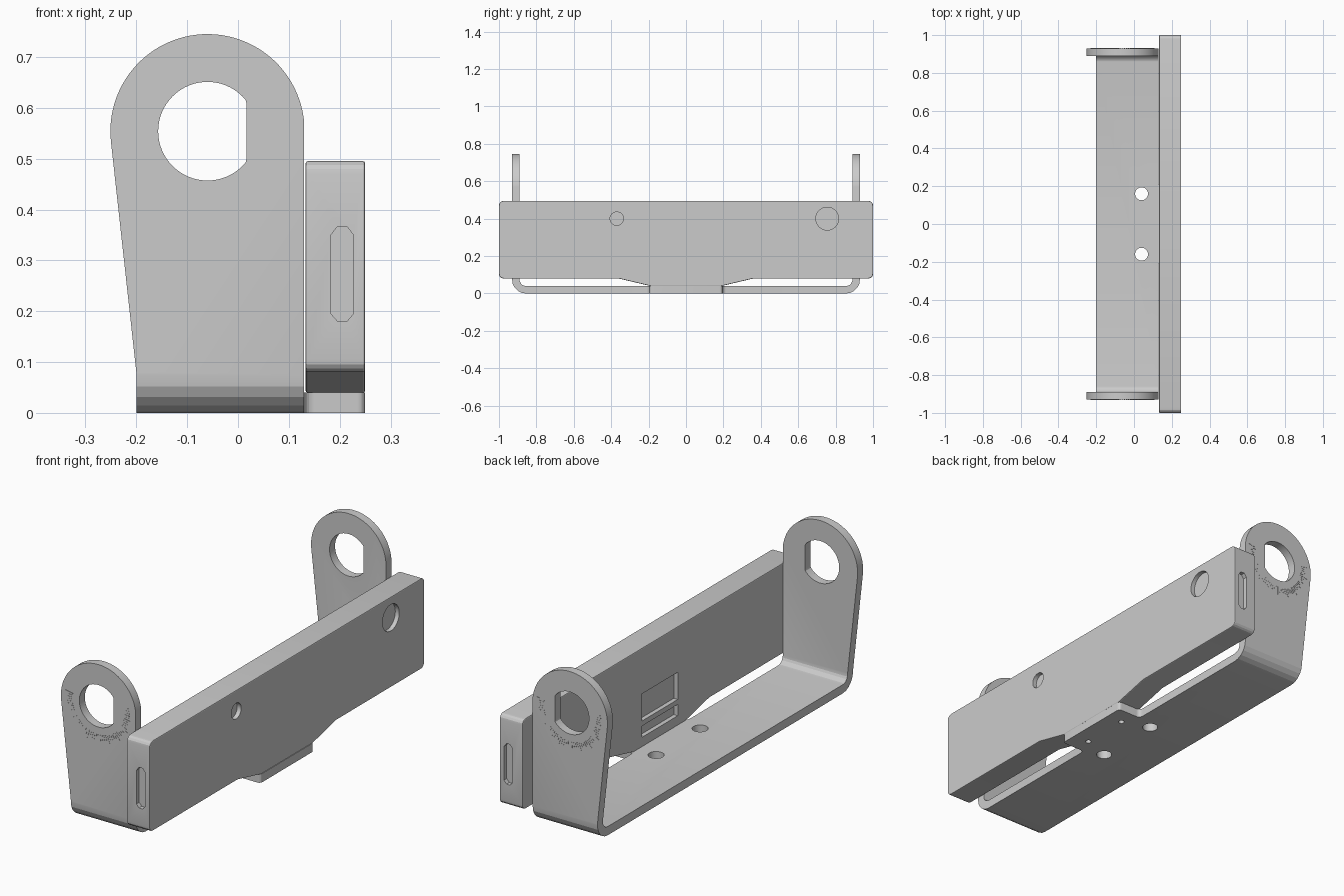
import bpy, bmesh
from math import sin, cos, pi, radians
from mathutils import Vector, Matrix

if "Cube" in bpy.data.objects:
    bpy.data.objects.remove(bpy.data.objects["Cube"])


def prism(name, pts, axis, a, b):
    """Extrude a 2D outline along an axis; outline uses the two other axes in order."""
    bm = bmesh.new()

    def place(p, t):
        c = list(p)
        c.insert('xyz'.index(axis), t)
        return bm.verts.new(c)
    lo, hi = [[place(p, t) for p in pts] for t in (a, b)]
    bm.faces.new(lo)
    bm.faces.new(hi)
    for i in range(len(pts)):
        j = (i + 1) % len(pts)
        bm.faces.new((lo[i], lo[j], hi[j], hi[i]))
    bmesh.ops.recalc_face_normals(bm, faces=bm.faces)
    me = bpy.data.meshes.new(name)
    bm.to_mesh(me)
    bm.free()
    ob = bpy.data.objects.new(name, me)
    bpy.context.collection.objects.link(ob)
    return ob


def arc(cx, cy, r, a0, a1, n):
    return [(cx + r * cos(radians(a0 + (a1 - a0) * i / n)),
             cy + r * sin(radians(a0 + (a1 - a0) * i / n))) for i in range(n + 1)]


def circle(cx, cy, r, n=32):
    return arc(cx, cy, r, 0, 360, n)[:-1]


def rect(x0, x1, y0, y1):
    return [(x0, y0), (x1, y0), (x1, y1), (x0, y1)]


def mirror_pts(pts):
    """Close an outline with its mirror image in the first coordinate."""
    return pts + [(-u, v) for u, v in reversed(pts)]


def apply(ob, kind, **props):
    m = ob.modifiers.new(kind, kind)
    for k, v in props.items():
        setattr(m, k, v)
    bpy.context.view_layer.objects.active = ob
    bpy.ops.object.modifier_apply(modifier=m.name)


def boolean(ob, tool, op='DIFFERENCE'):
    tool.hide_render = True
    apply(ob, 'BOOLEAN', object=tool, operation=op, solver='EXACT')
    bpy.data.objects.remove(tool)


def smooth(ob, angle):
    bpy.ops.object.select_all(action='DESELECT')
    ob.select_set(True)
    bpy.context.view_layer.objects.active = ob
    bpy.ops.object.shade_smooth_by_angle(angle=radians(angle))


# Bracket: bent strap section, trimmed by the ear silhouette and the plan outline
CX, CZ = -0.06, 0.554
outer = arc(0.855, 0.075, 0.075, -90, 0, 5) + [(0.93, 0.9), (0.89, 0.9)]
inner = arc(0.855, 0.075, 0.035, 0, -90, 5)
bracket = prism('bracket', mirror_pts(outer + inner), 'x', -0.4, 0.25)

ear = [(-0.2, -0.1), (0.4, -0.1), (0.4, CZ)] + arc(CX, CZ, 0.191, 0, 186, 48) + [(-0.2, 0.08)]
boolean(bracket, prism('ear_cutter', ear, 'y', -1.2, 1.2), 'INTERSECT')

half = ([(0.3, 0.185)] + [(0.24, 0.185)] + arc(0.235, 0.18, 0.015, 80, 90, 1)
        + arc(0.15, 0.215, 0.02, 270, 180, 6) + [(0.13, 1.2), (-0.5, 1.2)])
half = ([(0.25, 0.18)] + arc(0.235, 0.18, 0.015, 15, 90, 5)
        + arc(0.15, 0.215, 0.02, 270, 180, 6) + [(0.13, 1.2), (-0.5, 1.2)])
plan = half + [(x, -y) for x, y in reversed(half)]
boolean(bracket, prism('plan_cutter', plan, 'z', -0.2, 1.2), 'INTERSECT')

# Flatted pivot holes and mounting holes
pivot = [(min(x, 0.017), z) for x, z in circle(CX, CZ, 0.097, 64)]
pivot = [p for i, p in enumerate(pivot) if p[0] < 0.017
         or pivot[i - 1][0] < 0.017 or pivot[(i + 1) % 64][0] < 0.017]
boolean(bracket, prism('pivot_cutter', pivot, 'y', -1.2, 1.2))
for s in (-1, 1):
    boolean(bracket, prism('bolt_cutter', circle(0.04, 0.16 * s, 0.034), 'z', -0.1, 0.1))
    boolean(bracket, prism('pin_cutter', circle(0.17, 0.115 * s, 0.013, 16), 'z', -0.1, 0.1))
smooth(bracket, 15)

# Housing: long box with a tapered foot resting on the bracket tab
R = 0.025
side = ([(0.19, 0.04), (0.36, 0.08)] + arc(1 - R, 0.08 + R, R, -90, 0, 4)
        + arc(1 - R, 0.495 - R, R, 0, 90, 4))
housing = prism('housing', mirror_pts(side), 'x', 0.133, 0.25)
apply(housing, 'BEVEL', width=0.004, segments=2, limit_method='ANGLE', angle_limit=0.7)

# Recesses: round windows, rear ports and end slots
D = 0.02
for y, r in ((-0.37, 0.036), (0.755, 0.061)):
    boolean(housing, prism('window_cutter', circle(y, 0.4, r), 'x', 0.25 - D, 0.3))
for z0, z1 in ((0.16, 0.285), (0.085, 0.137)):
    boolean(housing, prism('port_cutter', rect(-0.13, 0.13, z0, z1), 'x', 0.1, 0.133 + D))
slot = [(0.183, 0.195), (0.196, 0.18), (0.214, 0.18), (0.227, 0.195),
        (0.227, 0.35), (0.214, 0.367), (0.196, 0.367), (0.183, 0.35)]
for s in (-1, 1):
    boolean(housing, prism('slot_cutter', slot, 'y', s * (1 - D), s * 1.1))
smooth(housing, 15)

# Angle scale: fine radial ticks on the outer face of each ear
bm = bmesh.new()
for i in range(-25, 26):
    a = radians(-90 + 4 * i)
    length = 0.04 if i % 5 == 0 else 0.026
    r = 0.132 + length / 2
    m = (Matrix.Translation((CX + r * cos(a), -0.93, CZ + r * sin(a)))
         @ Matrix.Rotation(-a, 4, 'Y') @ Matrix.Diagonal((length, 0.002, 0.003, 1)))
    bmesh.ops.create_cube(bm, size=1, matrix=m)
me = bpy.data.meshes.new('angle_scale')
bm.to_mesh(me)
bm.free()
scale = bpy.data.objects.new('angle_scale', me)
bpy.context.collection.objects.link(scale)
apply(scale, 'MIRROR', use_axis=(False, True, False))
